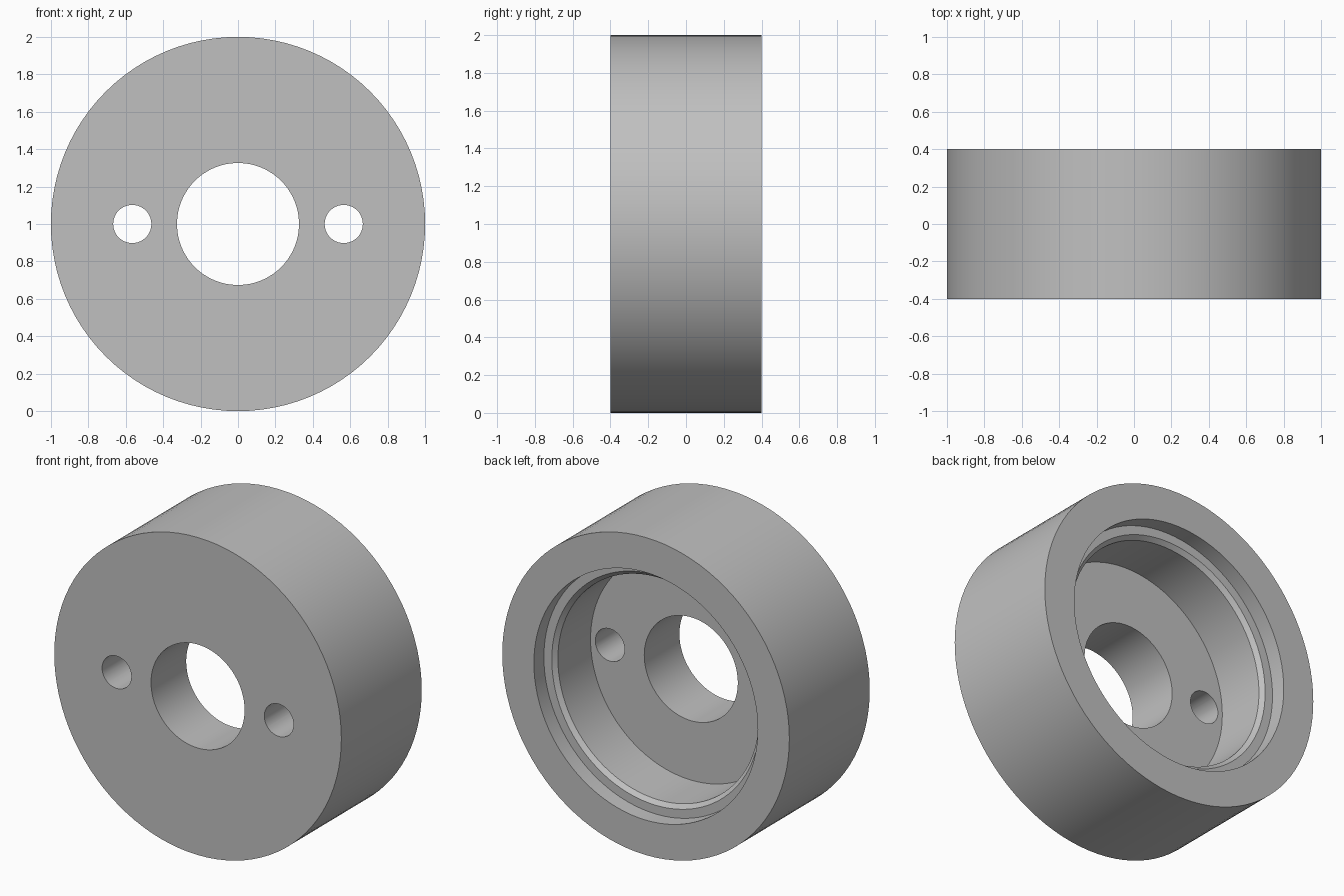
import bpy
import bmesh
import math
from mathutils import Matrix, Vector

if "Cube" in bpy.data.objects:
    bpy.data.objects.remove(bpy.data.objects["Cube"], do_unlink=True)

SEGMENTS = 96
HALF = 0.4        # half the thickness
CENTRE = 1.0      # height of the axis

grey = bpy.data.materials.new("plain grey")
grey.use_nodes = True
colour = (0.53, 0.53, 0.53, 1)
grey.diffuse_color = colour
grey.node_tree.nodes["Principled BSDF"].inputs["Base Color"].default_value = colour


def add_object(name, bm):
    bmesh.ops.recalc_face_normals(bm, faces=bm.faces)
    mesh = bpy.data.meshes.new(name)
    bm.to_mesh(mesh)
    bm.free()
    mesh.materials.append(grey)
    obj = bpy.data.objects.new(name, mesh)
    bpy.context.collection.objects.link(obj)
    return obj


def lathe(name, profile):
    """Turn a closed (radius, y) profile around the y axis."""
    bm = bmesh.new()
    verts = [bm.verts.new((r, y, CENTRE)) for r, y in profile]
    edges = [bm.edges.new((v, verts[i - 1])) for i, v in enumerate(verts)]
    bmesh.ops.spin(bm, geom=verts + edges, cent=(0, 0, CENTRE), axis=(0, 1, 0),
                   angle=math.tau, steps=SEGMENTS, use_merge=True)
    bmesh.ops.remove_doubles(bm, verts=bm.verts, dist=0.0001)
    return add_object(name, bm)


def pin_hole_cutter(name, x):
    bm = bmesh.new()
    place = Matrix.Translation(Vector((x, 0, CENTRE))) @ Matrix.Rotation(math.pi / 2, 4, 'X')
    bmesh.ops.create_cone(bm, cap_ends=True, segments=48, radius1=0.102,
                          radius2=0.102, depth=1.2, matrix=place)
    return add_object(name, bm)


# Stepped ring: front face, rim, back mouth, ledge, chamfer, bore, floor, axle hole
hub = lathe("hub_body", [
    (0.326, -HALF), (1.0, -HALF), (1.0, HALF),
    (0.78, HALF), (0.78, 0.3), (0.725, 0.3), (0.70, 0.275),
    (0.70, -0.05), (0.326, -0.05),
])

# Two pin holes through the web
cutters = [pin_hole_cutter(side + "_pin_hole_cutter", x)
           for side, x in (("left", 0.565), ("right", -0.565))]
for cutter in cutters:
    mod = hub.modifiers.new(cutter.name, 'BOOLEAN')
    mod.operation = 'DIFFERENCE'
    mod.solver = 'EXACT'
    mod.object = cutter

bpy.ops.object.select_all(action='DESELECT')
bpy.context.view_layer.objects.active = hub
hub.select_set(True)
for cutter in cutters:
    bpy.ops.object.modifier_apply(modifier=cutter.name)
    bpy.data.objects.remove(cutter, do_unlink=True)
bpy.ops.object.shade_smooth_by_angle(angle=math.radians(30))
